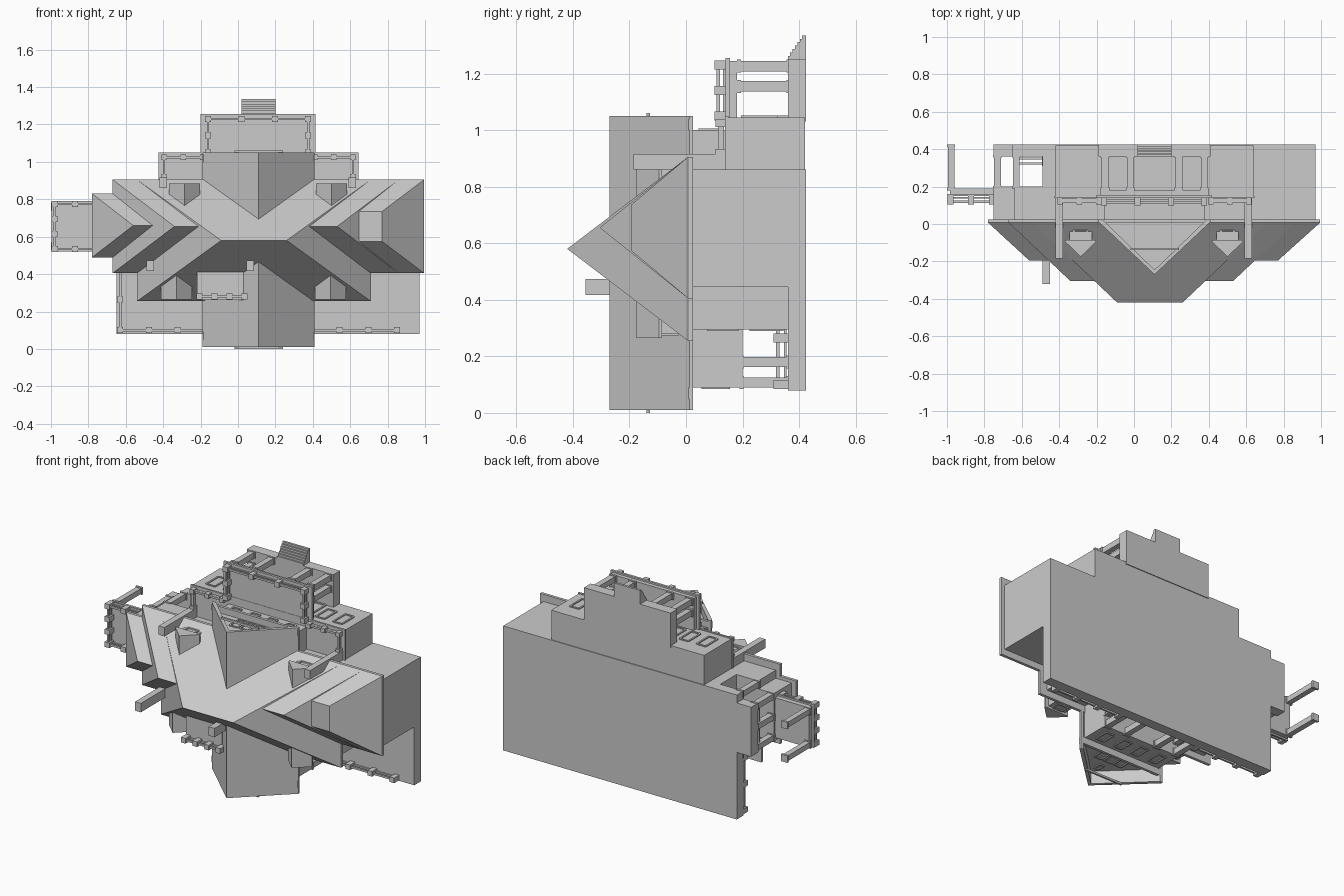
import bpy, bmesh

# The house lies on its back: plan in x-z, its "up" is -y (ground y=0.42, eaves y=0.02)

def hull(name, pts):
    bm = bmesh.new()
    for p in pts:
        bm.verts.new(p)
    bmesh.ops.convex_hull(bm, input=bm.verts)
    bmesh.ops.dissolve_limit(bm, angle_limit=0.01, verts=bm.verts, edges=bm.edges)
    bmesh.ops.recalc_face_normals(bm, faces=bm.faces)
    me = bpy.data.meshes.new(name)
    bm.to_mesh(me)
    bm.free()
    ob = bpy.data.objects.new(name, me)
    bpy.context.collection.objects.link(ob)
    return ob

def box(name, x0, x1, y0, y1, z0, z1):
    return hull(name, [(x, y, z) for x in (x0, x1) for y in (y0, y1) for z in (z0, z1)])

def hip(name, x0, x1, z0, z1, tx0, tx1, tz0, tz1, top, eave=0.025):
    pts = [(x, y, z) for x in (x0, x1) for y in (eave, eave - 0.018) for z in (z0, z1)]
    pts += [(x, top, z) for x in (tx0, tx1) for z in {tz0, tz1}]
    return hull(name, pts)

def railing(name, path, ytop, ybot, n, r=0.016):
    """Posts and two bars along a path of (x, z) points; n = bays for each segment."""
    done = set()
    for (xa, za), (xb, zb), k in zip(path, path[1:], n):
        for h, t in ((ytop + 0.008, 0.012), (ybot - 0.014, 0.009)):
            box(name + "_bar", min(xa, xb) - 0.006, max(xa, xb) + 0.006, h, h + t,
                min(za, zb) - 0.006, max(za, zb) + 0.006)
        for i in range(k + 1):
            x, z = xa + (xb - xa) * i / k, za + (zb - za) * i / k
            key = (round(x, 3), round(z, 3))
            if key not in done:
                done.add(key)
                box(name + "_post", x - r, x + r, ytop, ybot, z - r, z + r)

def column(name, x, z, y0, y1, r=0.018):
    box(name, x - r, x + r, y0, y1, z - r, z + r)
    for a, b in ((y0, y0 + 0.014), (y1 - 0.014, y1)):
        box(name + "_cap", x - r - 0.005, x + r + 0.005, a, b, z - r - 0.005, z + r + 0.005)

def window(name, x, y0, y1, w, z, d):
    """Frame on a wall facing +z (d=1) or -z (d=-1)."""
    t, e = 0.01, 0.006 * d
    za, zb = min(z, z + e), max(z, z + e)
    for s in (-1, 1):
        c = x + s * w / 2
        box(name + "_jamb", c - t / 2, c + t / 2, y0, y1, za, zb)
    for y in (y0, y1):
        box(name + "_rail", x - w / 2, x + w / 2, y - t / 2, y + t / 2, za, zb)

# Floor slabs
box("terrace_floor", -0.65, 0.97, 0.36, 0.425, 0.08, 0.50)
box("main_floor", -0.65, 0.97, 0.36, 0.425, 0.49, 0.86)
box("side_porch_floor", -0.75, -0.64, 0.36, 0.425, 0.50, 0.81)
box("back_porch_floor", -0.19, 0.41, 0.36, 0.425, 1.03, 1.25)

# Wall blocks
box("main_walls", -0.49, 0.97, 0.02, 0.40, 0.445, 0.86)
box("front_walls", -0.49, 0.66, 0.02, 0.40, 0.295, 0.45)
box("left_upper_floor", -0.64, -0.48, 0.02, 0.20, 0.445, 0.86)
box("side_upper_floor", -0.75, -0.62, 0.02, 0.20, 0.51, 0.81)
box("front_upper_floor", -0.16, 0.38, 0.02, 0.20, 0.09, 0.30)
box("back_ground_floor", -0.42, 0.64, 0.14, 0.42, 0.85, 1.045)
box("back_upper_floor", -0.16, 0.38, 0.02, 0.15, 0.85, 1.0)

# Hip roofs
hip("center_roof", -0.54, 0.71, 0.255, 0.905, -0.09, 0.26, 0.58, 0.58, -0.42)
hip("cross_roof", -0.67, 0.86, 0.405, 0.905, -0.34, 0.53, 0.655, 0.655, -0.305)
hip("right_roof", 0.40, 0.995, 0.405, 0.905, 0.42, 0.77, 0.575, 0.735, -0.195)
hip("left_roof", -0.78, -0.30, 0.49, 0.83, -0.56, -0.32, 0.66, 0.66, -0.195)

# Long gable roof with overhanging ends and recessed pediments
hull("gable_core", [(x, y, z) for z in (0.09, 1.0) for x, y in ((-0.17, 0.02), (0.39, 0.02), (0.11, -0.25))])
for s in (-1, 1):
    prof = ((0.11, -0.27), (0.11, -0.245), (0.11 + s * 0.28, 0.025), (0.11 + s * 0.30, 0.025), (0.11 + s * 0.30, 0.012))
    hull("gable_slope", [(x, y, z) for z in (0.01, 1.05) for x, y in prof])
for z0, z1 in ((0.0, 0.012), (1.046, 1.06)):
    box("gable_tie_trim", -0.02, 0.24, -0.14, -0.128, z0, z1)
for z, d in ((0.09, -1), (1.0, 1)):
    box("pediment_ledge", -0.19, 0.41, 0.008, 0.025, min(z, z + d * 0.04), max(z, z + d * 0.04))
    for x in (0.04, 0.11, 0.18):
        window("pediment_window", x, -0.1, -0.01, 0.055, z, d)
    window("attic_vent", 0.11, -0.2, -0.15, 0.03, z, d)

# Dormers on both long slopes
for x, zf, d in ((-0.285, 0.885, -1), (0.50, 0.885, -1), (-0.33, 0.265, 1), (0.495, 0.265, 1)):
    zb, zw = zf + d * 0.14, zf + d * 0.015
    hull("dormer_roof", [(x + a, y, z) for z in (zf, zb)
                         for a, y in ((-0.083, -0.085), (-0.083, -0.095), (0, -0.175), (0.083, -0.095), (0.083, -0.085))])
    box("dormer_walls", x - 0.06, x + 0.06, -0.09, 0.01, min(zw, zb), max(zw, zb))
    window("dormer_window", x, -0.08, -0.03, 0.07, zw, -d)

# Roof deck and chimneys
box("roof_deck", -0.22, 0.03, -0.20, 0.0, 0.262, 0.42)
railing("deck_rail", [(-0.205, 0.28), (0.035, 0.28)], -0.25, -0.20, [3])
for x, top, bot, z in ((-0.40, -0.185, 0.15, 0.888), (0.61, -0.185, 0.15, 0.888),
                       (-0.47, -0.32, 0.0, 0.445), (0.065, -0.355, 0.0, 0.445)):
    box("chimney", x - 0.02, x + 0.02, top, bot, z - 0.028, z + 0.028)

# Front terrace railing and porch columns
railing("terrace_rail", [(-0.63, 0.43), (-0.63, 0.10), (-0.17, 0.10)], 0.31, 0.36, [2, 3])
railing("terrace_rail", [(0.39, 0.10), (0.85, 0.10)], 0.31, 0.36, [3])
for x in (-0.14, 0.0, 0.22, 0.36):
    column("front_column", x, 0.107, 0.19, 0.37)
for x in (-0.14, 0.36):
    column("front_column", x, 0.18, 0.19, 0.37)

# Left side porch columns and railing
for x, z in ((-0.73, 0.53), (-0.73, 0.79), (-0.63, 0.465), (-0.63, 0.84), (-0.73, 0.66)):
    column("side_column", x, z, 0.19, 0.37)
railing("side_porch_rail", [(-0.73, 0.53), (-0.73, 0.79)], 0.31, 0.36, [2], 0.014)

# Carport at far left
box("carport_roof", -0.985, -0.74, 0.155, 0.19, 0.53, 0.78)
box("carport_cornice", -0.998, -0.74, 0.15, 0.16, 0.52, 0.79)
for z in (0.55, 0.76):
    column("carport_column", -0.978, z, 0.18, 0.425, 0.017)
railing("carport_rail", [(-0.76, 0.535), (-0.982, 0.535), (-0.982, 0.775), (-0.76, 0.775)],
        0.105, 0.15, [2, 3, 2])

# Back porch: roof, columns, railings and steps
box("back_porch_roof", -0.18, 0.40, 0.15, 0.18, 1.0, 1.245)
box("back_porch_cornice", -0.2, 0.415, 0.14, 0.155, 0.99, 1.255)
for x in (-0.155, -0.02, 0.24, 0.375):
    column("back_column", x, 1.226, 0.18, 0.37)
for x in (-0.155, 0.375):
    column("back_column", x, 1.155, 0.18, 0.37)
railing("back_roof_rail", [(-0.16, 1.05), (-0.16, 1.23), (0.375, 1.23), (0.375, 1.05)], 0.10, 0.145, [2, 3, 2])
for s in (-1, 1):
    e = 0.11 + s * 0.505
    railing("wing_roof_rail", [(e, 0.92), (e, 1.025), (0.11 + s * 0.30, 1.025)], 0.105, 0.14, [1, 2], 0.014)
box("wing_cornice", -0.425, 0.645, 0.138, 0.15, 0.86, 1.05)
for i in range(7):
    box("step", 0.02, 0.20, 0.36 + i * 0.0085, 0.425, 1.24, 1.262 + i * 0.0122)

# Wall windows and back doors
for x in (-0.33, -0.21, 0.43, 0.55):
    window("back_window", x, 0.20, 0.32, 0.06, 1.045, 1)
for x, w in ((-0.09, 0.10), (0.11, 0.17), (0.31, 0.10)):
    window("back_door", x, 0.20, 0.355, w, 1.045, 1)
for x in (-0.08, 0.05, 0.17, 0.30):
    window("upper_window", x, 0.05, 0.11, 0.055, 1.0, 1)
    window("front_upper_window", x, 0.06, 0.15, 0.055, 0.09, -1)
for x in (-0.38, -0.26, 0.48, 0.59):
    window("front_window", x, 0.08, 0.18, 0.06, 0.295, -1)
    window("front_window", x, 0.23, 0.34, 0.06, 0.295, -1)
